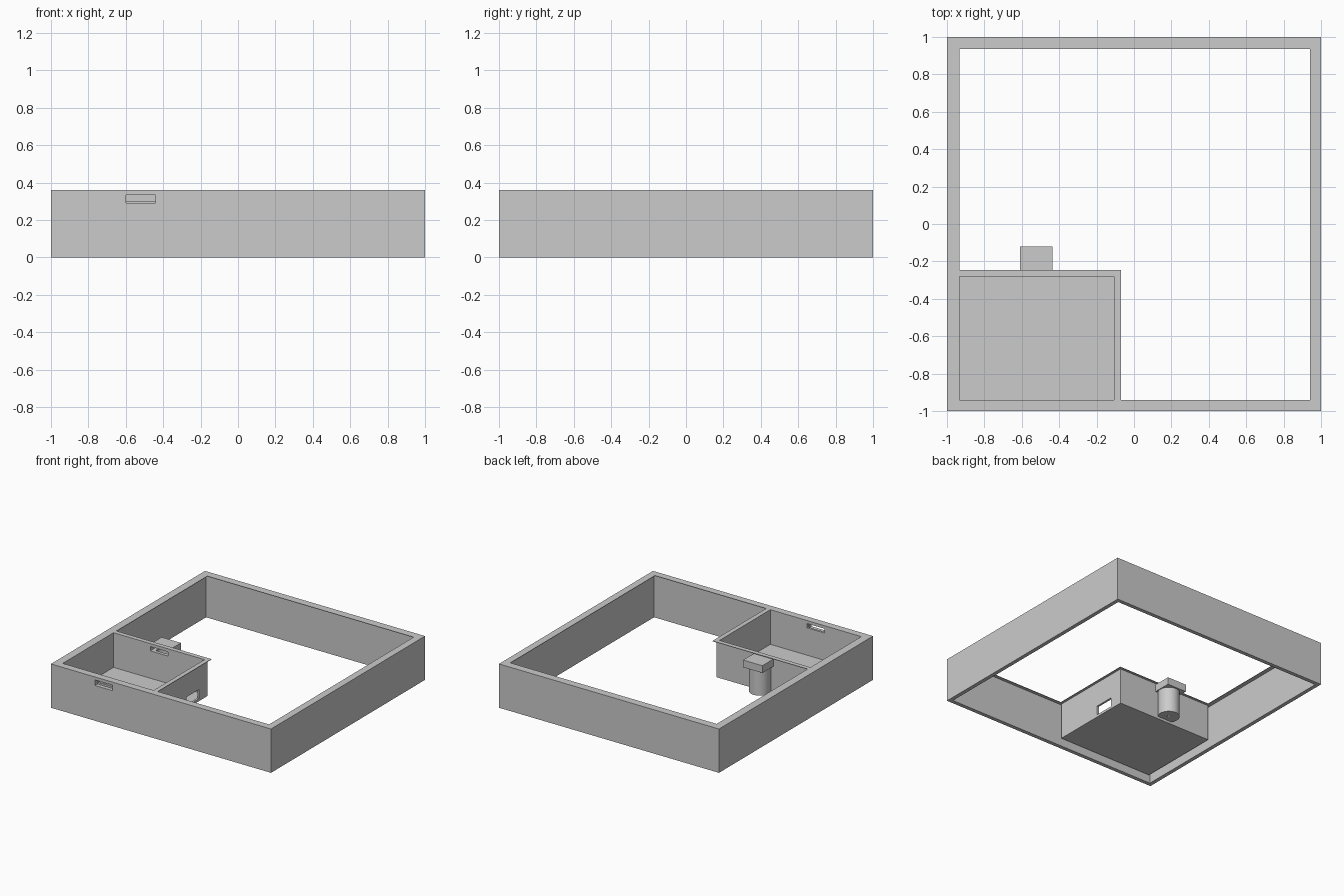
import bpy, bmesh, math
from mathutils import Vector

cube = bpy.data.objects.get("Cube")
if cube:
    bpy.data.objects.remove(cube, do_unlink=True)

grey = bpy.data.materials.new("plain_grey")
grey.use_nodes = True
grey.diffuse_color = (0.6, 0.6, 0.6, 1)
grey.node_tree.nodes["Principled BSDF"].inputs["Base Color"].default_value = (0.6, 0.6, 0.6, 1)


def add_object(name, bm):
    mesh = bpy.data.meshes.new(name)
    bm.to_mesh(mesh)
    bm.free()
    mesh.materials.append(grey)
    obj = bpy.data.objects.new(name, mesh)
    bpy.context.collection.objects.link(obj)
    return obj


def box(name, x, y, z):
    """Cuboid from its (min, max) on each axis."""
    bm = bmesh.new()
    bmesh.ops.create_cube(bm, size=1)
    for v in bm.verts:
        v.co = Vector([r[0] if c < 0 else r[1] for c, r in zip(v.co, (x, y, z))])
    return add_object(name, bm)


def cut(obj, *ranges):
    """Subtract cuboids and discard the cutters."""
    for r in ranges:
        cutter = box("cutter", *r)
        cutter.hide_render = True
        mod = obj.modifiers.new("cut", 'BOOLEAN')
        mod.operation, mod.solver, mod.object = 'DIFFERENCE', 'EXACT', cutter
        bpy.context.view_layer.objects.active = obj
        bpy.ops.object.modifier_apply(modifier=mod.name)
        bpy.data.objects.remove(cutter, do_unlink=True)


TOP, LIP = 0.36, 0.356
WALL = 0.968                              # inner face of the outer walls
LEFT, RIGHT, FRONT, BACK = -0.934, 0.942, -0.942, 0.936
BASIN_X, BASIN_Y = -0.107, -0.282         # inner faces of the basin
RIM_X, RIM_Y = -0.07, -0.245              # outer edges of the basin rim
T = 0.017                                 # basin shell thickness
SLOT_X = (-0.6, -0.44)

# Outer walls with a slot through the front
frame = box("outer_walls", (-1, 1), (-1, 1), (0, LIP))
cut(frame, ((-WALL, WALL), (-WALL, WALL), (-1, 1)),
    (SLOT_X, (-1.1, -0.96), (0.29, 0.335)))

# Thin overhanging coping on the outer walls
coping = box("coping", (-1, 1), (-1, 1), (LIP, TOP))
cut(coping, ((LEFT, RIGHT), (FRONT, BACK), (0, 1)))

# Coping on the two inner sides of the basin
box("basin_back_coping", (LEFT, RIM_X), (BASIN_Y, RIM_Y), (LIP, TOP))
box("basin_side_coping", (BASIN_X, RIM_X), (FRONT, BASIN_Y), (LIP, TOP))

# Basin with floor, front slot, skimmer mouth and side window
basin = box("basin", (LEFT - T, BASIN_X + T), (FRONT - T, BASIN_Y + T), (0.06, LIP))
cut(basin, ((LEFT, BASIN_X), (FRONT, BASIN_Y), (0.075, 1)),
    (SLOT_X, (-1, -0.9), (0.3, 0.335)),
    (SLOT_X, (-0.3, -0.2), (0.3, 0.335)),
    ((-0.15, -0.05), (-0.54, -0.375), (0.08, 0.155)))

# Skimmer throat, open towards the basin and down into the cup
SKIM_X, SKIM_Y, SKIM_R = -0.5225, -0.215, 0.082
throat = box("skimmer_throat", (-0.61, -0.435), (BASIN_Y + T, -0.12), (0.288, 0.348))
cut(throat, (SLOT_X, (-0.3, -0.13), (0.3, 0.335)),
    ((-0.57, -0.475), (-0.255, -0.15), (0.2, 0.31)))

# Round skimmer cup with a drain hole, trimmed flat against the basin
bm = bmesh.new()
rings = []
for radius, z in ((SKIM_R, 0.29), (SKIM_R, 0.08), (0.015, 0.08), (0.015, 0.09),
                  (SKIM_R - 0.01, 0.09), (SKIM_R - 0.01, 0.29)):
    rings.append([bm.verts.new((SKIM_X + radius * math.cos(a), SKIM_Y + radius * math.sin(a), z))
                  for a in (math.tau * i / 48 for i in range(48))])
for lower, upper in zip(rings, rings[1:] + rings[:1]):
    for i in range(48):
        j = (i + 1) % 48
        bm.faces.new((lower[i], lower[j], upper[j], upper[i]))
bmesh.ops.recalc_face_normals(bm, faces=bm.faces)
bmesh.ops.bisect_plane(bm, geom=bm.verts[:] + bm.edges[:] + bm.faces[:],
                       plane_co=(0, BASIN_Y + T, 0), plane_no=(0, -1, 0), clear_outer=True)
cup = add_object("skimmer_cup", bm)
bpy.ops.object.select_all(action='DESELECT')
cup.select_set(True)
bpy.context.view_layer.objects.active = cup
bpy.ops.object.shade_smooth_by_angle(angle=math.radians(35))
